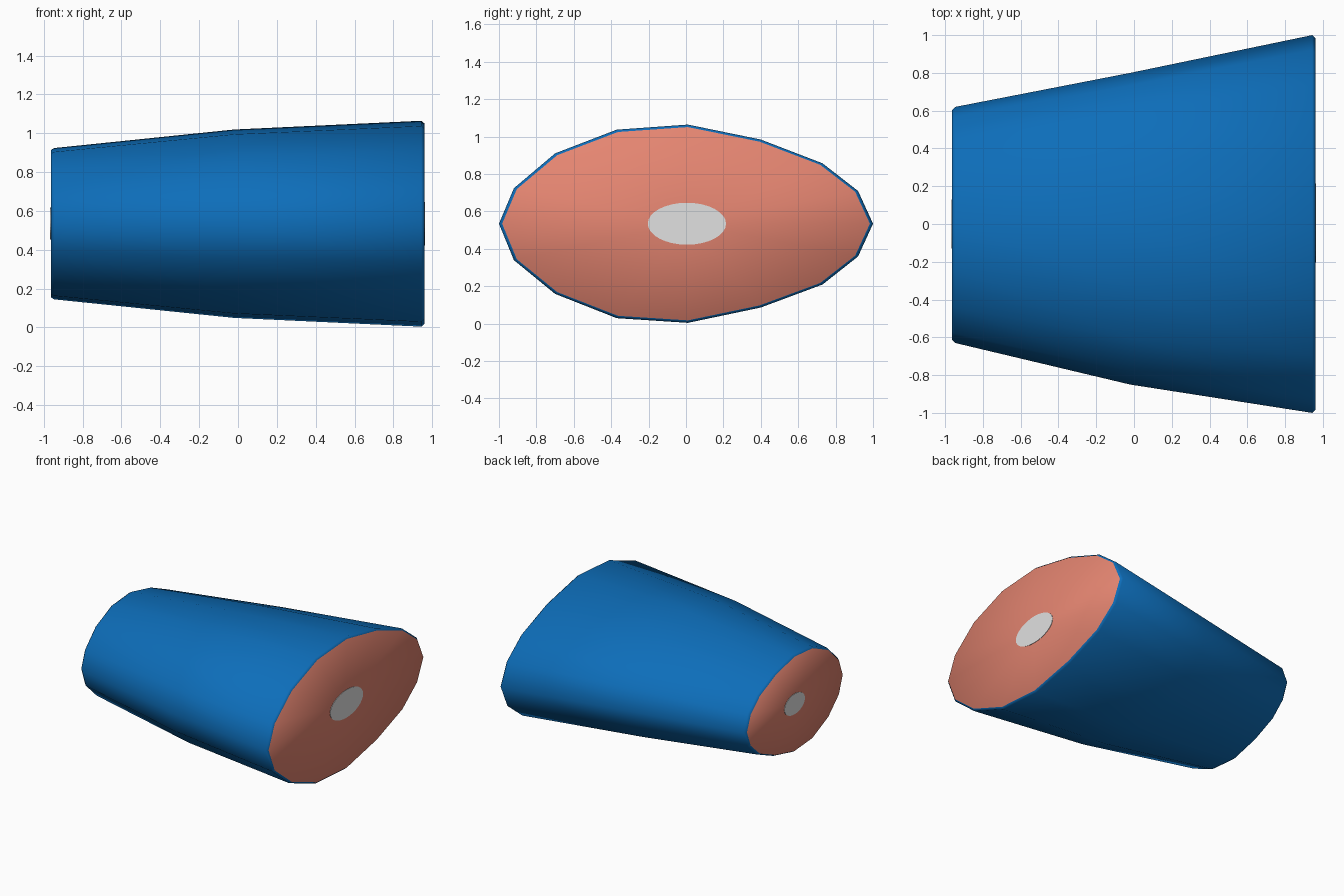
import bpy, bmesh, math

if "Cube" in bpy.data.objects:
    bpy.data.objects.remove(bpy.data.objects["Cube"])


def material(name, rgb):
    m = bpy.data.materials.new(name)
    m.diffuse_color = (*rgb, 1)
    m.use_nodes = True
    m.node_tree.nodes["Principled BSDF"].inputs["Base Color"].default_value = m.diffuse_color
    return m


SKIN = material("blue skin", (0.004, 0.155, 0.49))
MEAT = material("salmon flesh", (0.78, 0.235, 0.165))
BONE = material("pale bone", (0.75, 0.75, 0.75))

# Irregular oval cross-section (y, z from the axis) at the wide end
OUTLINE = [(1, 0), (.92, .175), (.73, .323), (.40, .45), (.01, .53), (-.37, .503),
           (-.70, .376), (-.92, .19), (-1, 0), (-.92, -.195), (-.70, -.375),
           (-.37, -.505), (.01, -.53), (.40, -.448), (.73, -.325), (.92, -.175)]
ZC = 0.534
# Stations along the body: x, y shift, y scale, z scale
RINGS = [(-.964, -.005, .608, .715), (-.946, -.005, .625, .735), (-.02, -.025, .825, .915),
         (.944, 0, 1, 1), (.96, 0, .983, .975)]


def new_object(name, bm, mats):
    bmesh.ops.recalc_face_normals(bm, faces=bm.faces[:])
    me = bpy.data.meshes.new(name)
    bm.to_mesh(me)
    bm.free()
    for m in mats:
        me.materials.append(m)
    ob = bpy.data.objects.new(name, me)
    bpy.context.collection.objects.link(ob)
    return ob


# Tapered body: blue skin and rim, flesh-coloured ends
bm = bmesh.new()
loops = [[bm.verts.new((x, dy + y * sy, ZC + z * sz)) for y, z in OUTLINE]
         for x, dy, sy, sz in RINGS]
n = len(OUTLINE)
for a, b in zip(loops, loops[1:]):
    for i in range(n):
        j = (i + 1) % n
        bm.faces.new((a[i], a[j], b[j], b[i]))
for k in (0, -1):
    x, dy, sy, sz = RINGS[k]
    hub = bm.verts.new((x, dy, ZC))
    for i in range(n):
        f = bm.faces.new((loops[k][i], loops[k][(i + 1) % n], hub))
        f.material_index = 1
for f in bm.faces:
    f.smooth = True
new_object("fillet_body", bm, [SKIN, MEAT])

# Thin oval bone discs on both cut ends
for name, k, side in (("bone_narrow_end", 0, -1), ("bone_wide_end", -1, 1)):
    x, dy, sy, sz = RINGS[k]
    bm = bmesh.new()
    rims = []
    for px in (x - side * .002, x + side * .003):
        rims.append([bm.verts.new((px, dy + .005 + .213 * sy * math.cos(t),
                                   ZC + .115 * sz * math.sin(t)))
                     for t in (math.tau * i / 32 for i in range(32))])
    for r in rims:
        bm.faces.new(r)
    for i in range(32):
        j = (i + 1) % 32
        bm.faces.new((rims[0][i], rims[0][j], rims[1][j], rims[1][i]))
    new_object(name, bm, [BONE])
